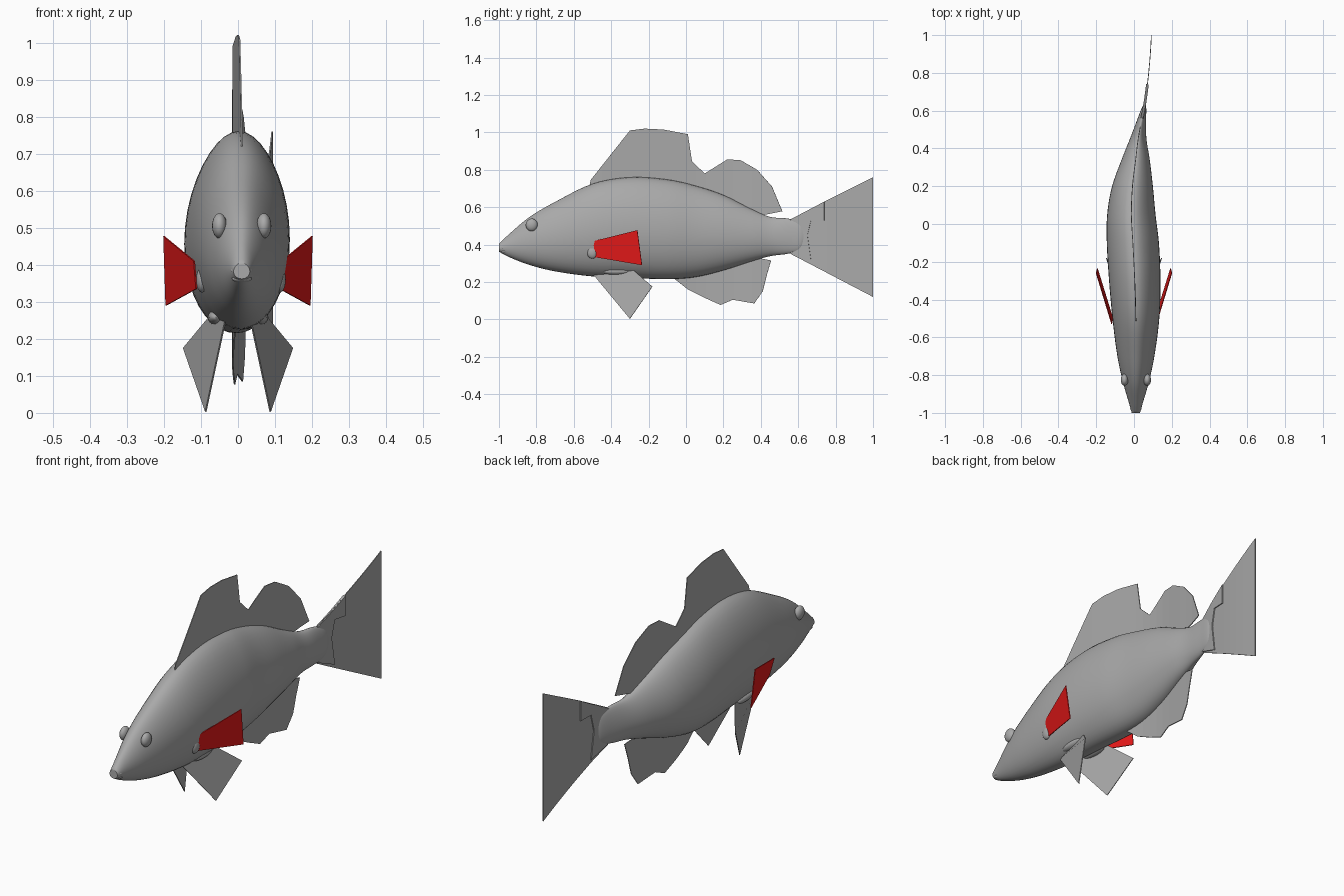
import bpy, bmesh, math
from mathutils import Vector

cube = bpy.data.objects.get("Cube")
if cube:
    bpy.data.objects.remove(cube)


def make_material(name, rgb):
    m = bpy.data.materials.new(name)
    m.use_nodes = True
    m.diffuse_color = (*rgb, 1)
    m.node_tree.nodes["Principled BSDF"].inputs["Base Color"].default_value = (*rgb, 1)
    return m


GREY = make_material("scale grey", (0.4, 0.4, 0.4))
RED = make_material("fin red", (0.8, 0.01, 0.01))


def finish(bm, name, mat, smooth=False, thickness=0):
    bmesh.ops.recalc_face_normals(bm, faces=bm.faces)
    mesh = bpy.data.meshes.new(name)
    bm.to_mesh(mesh)
    bm.free()
    obj = bpy.data.objects.new(name, mesh)
    bpy.context.collection.objects.link(obj)
    mesh.materials.append(mat)
    if thickness:
        sol = obj.modifiers.new("thickness", "SOLIDIFY")
        sol.thickness, sol.offset = thickness, 0
    if smooth:
        bpy.ops.object.select_all(action="DESELECT")
        obj.select_set(True)
        bpy.context.view_layer.objects.active = obj
        bpy.ops.object.shade_smooth_by_angle(angle=math.radians(50))
    return obj


# Body stations: y, spine x, half width, top z, bottom z
STATIONS = [
    (-1.0, .01, .022, .405, .362), (-.95, .01, .036, .452, .335),
    (-.84, .01, .068, .545, .292), (-.7, .01, .098, .628, .257),
    (-.5, .01, .124, .725, .23), (-.3, .004, .136, .76, .222),
    (-.1, -.006, .138, .748, .215), (.05, -.014, .128, .715, .226),
    (.2, -.008, .108, .665, .262), (.35, .01, .072, .59, .31),
    (.45, .022, .044, .548, .338), (.55, .04, .024, .538, .352),
    (.61, .052, .013, .515, .372), (.635, .057, .004, .475, .415),
]


def station(y):
    """Smoothly interpolated body section at y."""
    i = max(j for j in range(len(STATIONS) - 1) if STATIONS[j][0] <= y or j == 0)
    p = [STATIONS[min(max(i + k, 0), len(STATIONS) - 1)] for k in (-1, 0, 1, 2)]
    span = p[2][0] - p[1][0]
    t = (y - p[1][0]) / span
    out = []
    for c in range(1, 5):
        m1 = (p[2][c] - p[0][c]) / (p[2][0] - p[0][0]) * span
        m2 = (p[3][c] - p[1][c]) / (p[3][0] - p[1][0]) * span
        out.append((2*t**3 - 3*t**2 + 1) * p[1][c] + (t**3 - 2*t**2 + t) * m1
                   + (3*t**2 - 2*t**3) * p[2][c] + (t**3 - t**2) * m2)
    return out


def spine_x(y):
    if y <= .635:
        return station(max(y, -1))[0]
    t = (y - .635) / .365
    return .057 + .055 * t - .02 * t * t


# Body: loft of slightly egg-shaped rings
bm = bmesh.new()
SEGS, rings = 40, []
ys = [a[0] + (b[0] - a[0]) * k / 5 for a, b in zip(STATIONS, STATIONS[1:]) for k in range(5)]
for y in ys + [STATIONS[-1][0]]:
    cx, w, top, bottom = station(y)
    mid = bottom + (top - bottom) * .46
    ring = []
    for s in range(SEGS):
        a = math.tau * s / SEGS
        up = math.sin(a)
        height = top - mid if up > 0 else mid - bottom
        side = math.cos(a) * (1 - .12 * max(up, 0) ** 2)
        ring.append(bm.verts.new((cx + w * side, y, mid + height * up)))
    rings.append(ring)
for a, b in zip(rings, rings[1:]):
    for s in range(SEGS):
        n = (s + 1) % SEGS
        bm.faces.new((a[s], a[n], b[n], b[s]))
bm.faces.new(rings[0])
bm.faces.new(rings[-1])
finish(bm, "body", GREY, smooth=True)


def ellipsoid(name, centre, size):
    bm = bmesh.new()
    bmesh.ops.create_uvsphere(bm, u_segments=20, v_segments=12, radius=1)
    for v in bm.verts:
        v.co = Vector(a * b + c for a, b, c in zip(v.co, size, centre))
    finish(bm, name, GREY, smooth=True)


# Eyes and lips
for side, label in ((1, "left"), (-1, "right")):
    ellipsoid(label + "_eye", (.01 + side * .06, -.825, .505), (.02, .032, .034))
ellipsoid("upper_lip", (.01, -.975, .384), (.03, .025, .012))
ellipsoid("lower_lip", (.01, -.97, .362), (.027, .024, .011))


def spine_fin(name, outline, thickness=.004):
    """Thin fin outlined in side view and bent along the spine."""
    bm = bmesh.new()
    bm.faces.new([bm.verts.new((0, y, z)) for y, z in outline])
    for k in range(-9, 20):
        geom = bm.verts[:] + bm.edges[:] + bm.faces[:]
        bmesh.ops.bisect_plane(bm, geom=geom, plane_co=(0, k / 20 + .003, 0), plane_no=(0, 1, 0))
    for v in bm.verts:
        v.co.x = spine_x(v.co.y)
    finish(bm, name, GREY, thickness=thickness)


spine_fin("dorsal_fin", [
    (-.52, .69), (-.51, .745), (-.3, 1.01), (-.22, 1.02), (-.12, 1.015), (.01, .99),
    (.032, .845), (.1, .78), (.22, .855), (.29, .852), (.38, .8), (.46, .71),
    (.515, .578), (.4, .555), (.38, .5), (.1, .6), (-.3, .65)])
spine_fin("anal_fin", [
    (-.08, .23), (-.04, .2), (.01, .16), (.1, .115), (.185, .077), (.25, .105), (.365, .085),
    (.41, .15), (.43, .23), (.455, .315), (.38, .33), (.35, .38), (.1, .32)])
spine_fin("tail_fin", [
    (.55, .53), (.74, .63), (1, .76), (1, .12), (.56, .35), (.58, .45)])
spine_fin("tail_root", [
    (.54, .52), (.74, .63), (.74, .53), (.67, .535), (.65, .45), (.67, .31), (.55, .36)], .014)


def paired_fin(name, points, mat):
    for side, label in ((1, "left"), (-1, "right")):
        bm = bmesh.new()
        bm.faces.new([bm.verts.new((side * x, y, z)) for x, y, z in points])
        finish(bm, label + "_" + name, mat, thickness=.004)


# Side and belly fins
paired_fin("pectoral_fin", [
    (.118, -.53, .41), (.2, -.26, .477), (.194, -.235, .29), (.112, -.5, .335)], RED)
paired_fin("pelvic_fin", [
    (.035, -.5, .245), (.087, -.3, .003), (.147, -.18, .175), (.06, -.3, .28)], GREY)
for side, label in ((1, "left"), (-1, "right")):
    ellipsoid(label + "_pelvic_root", (side * .06, -.37, .258), (.022, .08, .02))
    ellipsoid(label + "_pectoral_root", (.008 + side * .105, -.5, .36), (.016, .03, .035))
